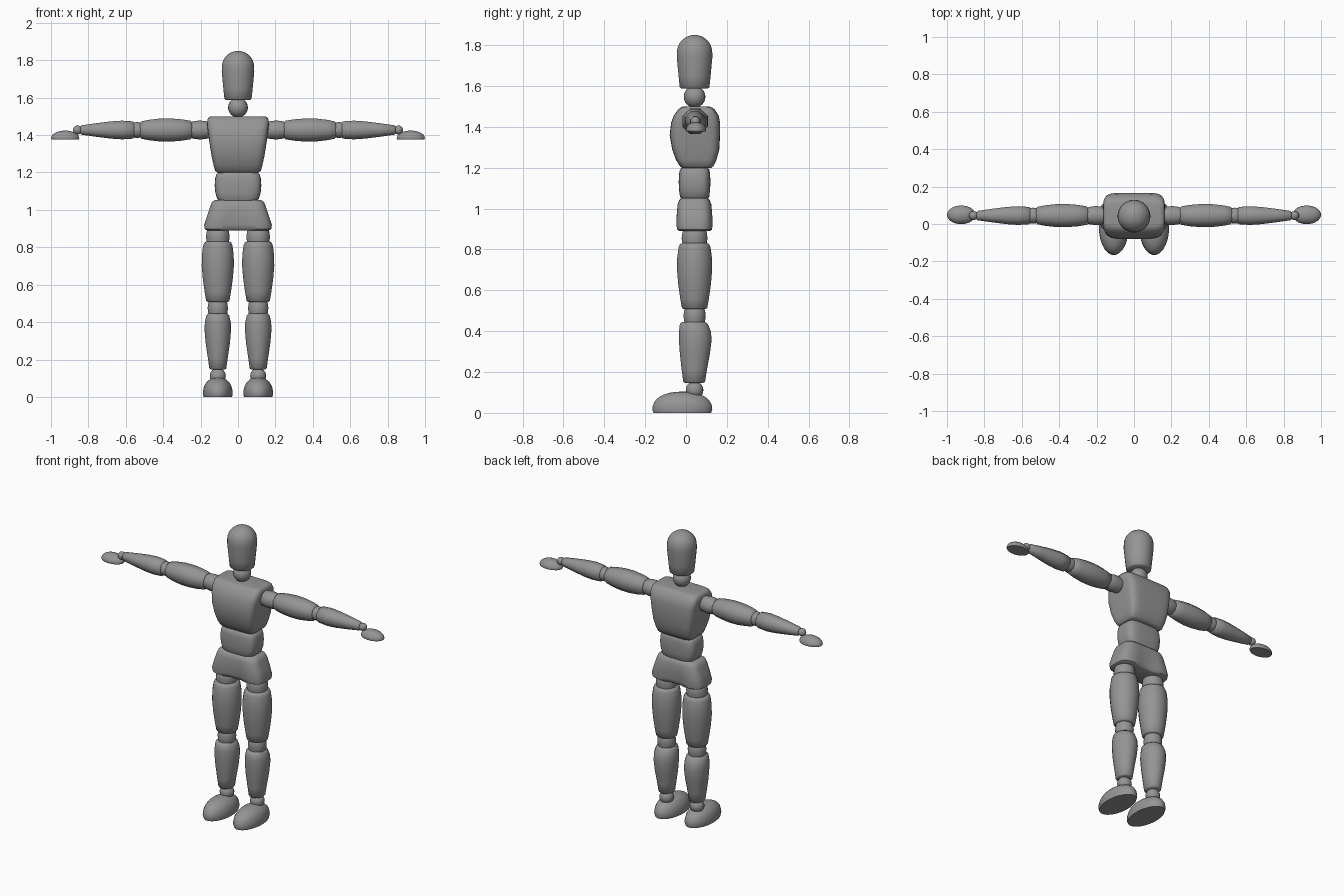
import bpy, bmesh, math
from mathutils import Vector

if "Cube" in bpy.data.objects:
    bpy.data.objects.remove(bpy.data.objects["Cube"])

grey = bpy.data.materials.new("mannequin grey")
grey.diffuse_color = (0.3, 0.3, 0.3, 1)
grey.use_nodes = True
grey.node_tree.nodes["Principled BSDF"].inputs["Base Color"].default_value = grey.diffuse_color
Y = 0.042      # depth of the body axis
ARM_Z = 1.427  # height of the arm axis


def finish(bm, name, angle):
    bmesh.ops.recalc_face_normals(bm, faces=bm.faces)
    me = bpy.data.meshes.new(name)
    bm.to_mesh(me)
    bm.free()
    me.materials.append(grey)
    ob = bpy.data.objects.new(name, me)
    bpy.context.collection.objects.link(ob)
    bpy.ops.object.select_all(action='DESELECT')
    ob.select_set(True)
    bpy.context.view_layer.objects.active = ob
    bpy.ops.object.shade_smooth_by_angle(angle=math.radians(angle))
    return ob


def loft(name, rings, cx=0, sides=24, power=2.0, pinch=None, angle=45):
    """Skin stacked superellipse rings (z, half width, y min, y max)."""
    bm = bmesh.new()
    loops = []
    for z, rx, y0, y1 in rings:
        loop = []
        for i in range(sides):
            a = 2 * math.pi * (i + 0.5) / sides
            c, s = math.cos(a), math.sin(a)
            x = math.copysign(abs(c) ** (2 / power), c) * rx
            y = math.copysign(abs(s) ** (2 / power), s) * (y1 - y0) / 2
            if pinch:
                y *= pinch(x, z)
            loop.append(bm.verts.new((cx + x, (y0 + y1) / 2 + y, z)))
        loops.append(loop)
    for a, b in zip(loops, loops[1:]):
        for i in range(sides):
            j = (i + 1) % sides
            bm.faces.new((a[i], a[j], b[j], b[i]))
    bm.faces.new(loops[0])
    bm.faces.new(loops[-1])
    return finish(bm, name, angle)


def turned(name, profile, cx=0, sides=20):
    """Upright round part from (z, radius) pairs."""
    return loft(name, [(z, r, Y - r, Y + r) for z, r in profile], cx, sides)


def arm_part(name, profile, side, sides=8):
    """Round part lying along the arm from (distance, radius) pairs."""
    bm = bmesh.new()
    loops = []
    for d, r in profile:
        r /= math.cos(math.pi / sides)
        loops.append([bm.verts.new((side * d,
                      Y + 0.003 + r * math.cos(2 * math.pi * (i + 0.5) / sides),
                      ARM_Z + r * math.sin(2 * math.pi * (i + 0.5) / sides)))
                      for i in range(sides)])
    for a, b in zip(loops, loops[1:]):
        for i in range(sides):
            j = (i + 1) % sides
            bm.faces.new((a[i], a[j], b[j], b[i]))
    bm.faces.new(loops[0])
    bm.faces.new(loops[-1])
    return finish(bm, name, 50)


def ball(name, loc, r):
    bm = bmesh.new()
    bmesh.ops.create_uvsphere(bm, u_segments=20, v_segments=12, radius=r)
    bmesh.ops.translate(bm, verts=bm.verts, vec=Vector(loc))
    return finish(bm, name, 60)


def dome(name, center, rx, ry, h, rim, power=2.0):
    """Half egg with a flat underside and a slightly tucked rim."""
    x, y, z = center
    rings = [(z, rx * .96, y - ry * .96, y + ry * .96)]
    for k in range(9):
        t = k / 8 * math.pi / 2 * 0.97
        f = math.cos(t) ** (2 / power)
        zz = z + rim + (h - rim) * math.sin(t) ** (2 / power)
        rings.append((zz, rx * f, y - ry * f, y + ry * f))
    return loft(name, rings, x)


# Head and neck
head = [(1.588, .066), (1.594, .073), (1.65, .079), (1.74, .0875), (1.765, .087)]
head += [(1.765 + .085 * math.sin(t), .087 * math.cos(t))
         for t in (.25, .5, .75, 1.0, 1.2, 1.4, 1.53)]
turned("head", head, sides=28)
ball("neck", (0, Y, 1.547), .053)

# Torso, waist and pelvis
loft("chest", [(1.198, .108, -.018, .122), (1.208, .122, -.03, .135),
               (1.24, .131, -.05, .15), (1.29, .142, -.068, .163),
               (1.36, .153, -.08, .167), (1.42, .161, -.073, .167),
               (1.455, .165, -.06, .16), (1.485, .163, -.038, .14),
               (1.497, .154, -.022, .124), (1.5, .14, -.01, .11)],
     sides=40, power=6)
loft("waist", [(1.045, .10, -.022, .106), (1.06, .112, -.03, .114),
               (1.09, .121, -.034, .118), (1.13, .125, -.036, .12),
               (1.17, .122, -.034, .118), (1.19, .116, -.03, .114),
               (1.202, .10, -.02, .104)], sides=32, power=4)


def crotch(x, z):
    return 1 - .32 * math.exp(-(x / .05) ** 2) * min(1, max(0, (1.05 - z) / .15))


loft("pelvis", [(.89, .165, -.035, .12), (.897, .178, -.046, .13),
                (.92, .181, -.05, .133), (.97, .165, -.048, .131),
                (1.02, .148, -.043, .126), (1.042, .139, -.034, .117),
                (1.052, .125, -.022, .106)],
     sides=48, power=4, pinch=crotch)

for s, label in ((-1, "left"), (1, "right")):
    # Leg
    x = .108 * s
    turned(f"{label}_hip_joint", [(.80, .054), (.825, .06), (.855, .064),
                                  (.885, .06), (.905, .05)], x)
    turned(f"{label}_thigh", [(.508, .055), (.514, .063), (.56, .071), (.63, .081),
                              (.70, .087), (.76, .086), (.81, .079), (.825, .073),
                              (.831, .062)], x)
    turned(f"{label}_knee", [(.43, .047), (.45, .052), (.475, .055),
                             (.50, .052), (.515, .046)], x)
    loft(f"{label}_shin", [(.146, .038, -.005, .085), (.153, .046, -.014, .094),
                           (.21, .054, -.022, .103), (.29, .066, -.031, .118),
                           (.36, .072, -.036, .127), (.40, .07, -.035, .122),
                           (.435, .062, -.031, .108), (.445, .052, -.02, .095)],
         x, 20)
    ball(f"{label}_ankle", (x, Y, .112), .043)
    dome(f"{label}_foot", (x, -.018, 0), .08, .148, .104, .015, 2.3)

    # Arm
    arm_part(f"{label}_shoulder", [(.14, .042), (.17, .047), (.205, .051),
                                   (.235, .047), (.26, .04)], s, 12)
    arm_part(f"{label}_upper_arm", [(.246, .042), (.252, .049), (.30, .057),
                                    (.36, .062), (.42, .061), (.48, .054),
                                    (.518, .046), (.524, .038)], s)
    arm_part(f"{label}_elbow", [(.505, .035), (.525, .041), (.54, .042),
                                (.555, .041), (.575, .035)], s, 12)
    arm_part(f"{label}_forearm", [(.554, .038), (.56, .046), (.62, .05),
                                  (.68, .046), (.76, .036), (.836, .025),
                                  (.842, .019)], s)
    ball(f"{label}_wrist", (.858 * s, Y + .003, ARM_Z), .024)
    dome(f"{label}_hand", (.924 * s, .049, 1.377), .076, .05, .047, .006)
